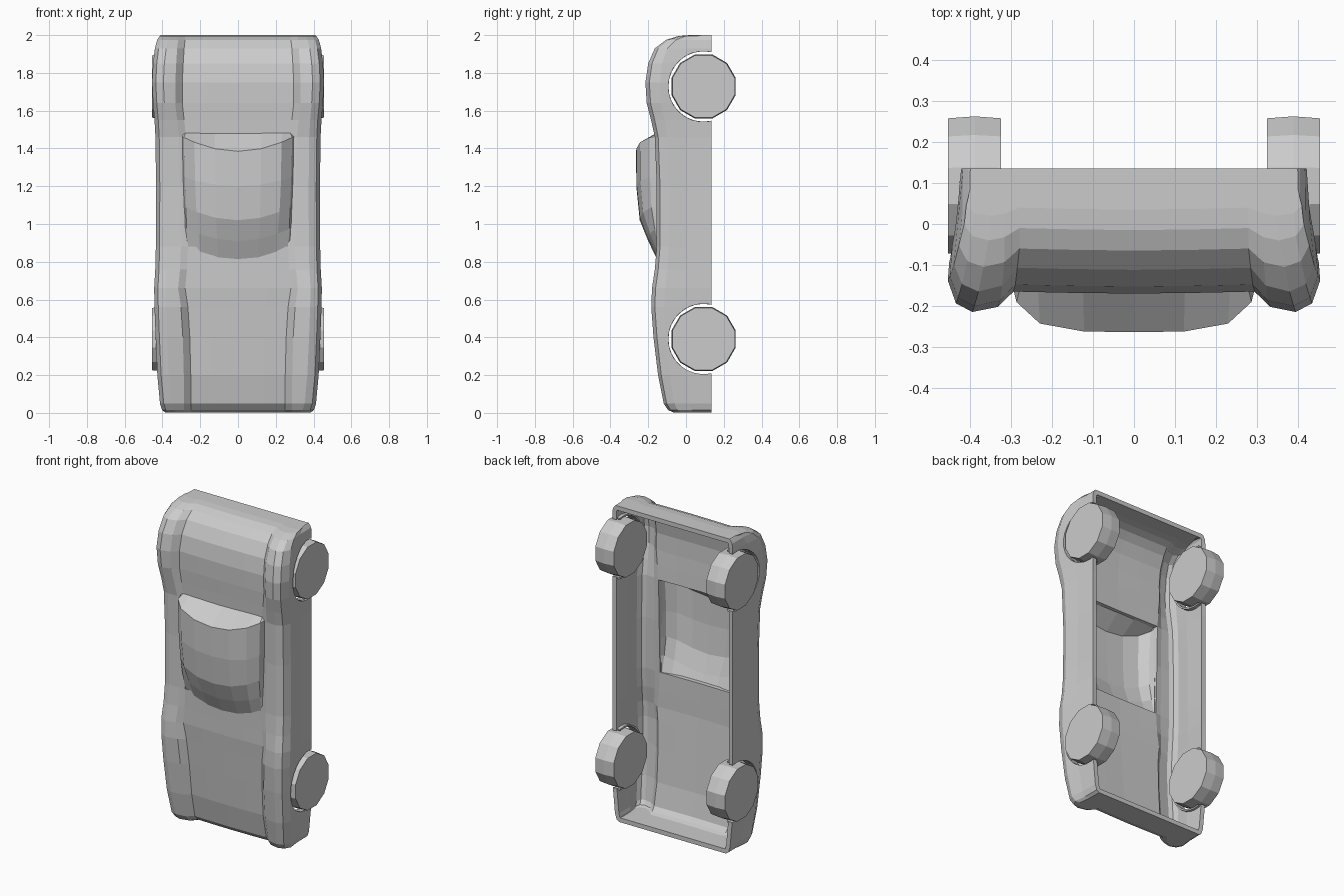
import bpy, bmesh, math
from mathutils import Vector

cube = bpy.data.objects.get("Cube")
if cube:
    bpy.data.objects.remove(cube, do_unlink=True)

grey = bpy.data.materials.new("light_grey")
grey.use_nodes = True
COLOUR = (0.6, 0.6, 0.6, 1)
grey.diffuse_color = COLOUR
grey.node_tree.nodes["Principled BSDF"].inputs["Base Color"].default_value = COLOUR

SILL = 0.135  # open underside of the shell
AXLE_Y = 0.093


def finish(bm, name, inside):
    """Weld, point the normals away from an inner point and make the object."""
    bmesh.ops.remove_doubles(bm, verts=bm.verts, dist=0.002)
    bmesh.ops.recalc_face_normals(bm, faces=bm.faces)
    mid = Vector(inside)
    if sum(f.normal.dot(f.calc_center_median() - mid) * f.calc_area() for f in bm.faces) < 0:
        bmesh.ops.reverse_faces(bm, faces=bm.faces)
    mesh = bpy.data.meshes.new(name)
    bm.to_mesh(mesh)
    bm.free()
    mesh.materials.append(grey)
    obj = bpy.data.objects.new(name, mesh)
    bpy.context.collection.objects.link(obj)
    return obj


def loft(bm, rows, closed=False):
    """Bridge equal rows of points with quads; closed rows also get end faces."""
    rings = [[bm.verts.new(p) for p in row] for row in rows]
    for a, b in zip(rings, rings[1:]):
        n = len(a)
        for i in range(n if closed else n - 1):
            j = (i + 1) % n
            bm.faces.new((a[i], a[j], b[j], b[i]))
    if closed:
        bm.faces.new(rings[0])
        bm.faces.new(rings[-1])


def mirrored(half):
    """Complete a half section that ends on the centre line."""
    return half + [(-x, y, z) for x, y, z in reversed(half[:-1])]


def shell(obj, thickness):
    mod = obj.modifiers.new("shell", 'SOLIDIFY')
    mod.thickness = thickness
    mod.offset = -1


# Body stations: height, half width, fender crest, deck level, deck half width
STATIONS = [
    (0.002, 0.385, -0.065, -0.005, 0.25),
    (0.015, 0.402, -0.095, -0.042, 0.25),
    (0.05, 0.413, -0.118, -0.075, 0.25),
    (0.2, 0.427, -0.148, -0.106, 0.25),
    (0.4, 0.436, -0.172, -0.124, 0.255),
    (0.56, 0.442, -0.184, -0.138, 0.265),
    (0.66, 0.444, -0.18, -0.147, 0.28),
    (0.76, 0.438, -0.165, -0.148, 0.27),
    (0.88, 0.435, -0.155, -0.15, 0.265),
    (1.2, 0.434, -0.155, -0.15, 0.27),
    (1.46, 0.437, -0.165, -0.152, 0.275),
    (1.55, 0.442, -0.185, -0.157, 0.285),
    (1.64, 0.45, -0.208, -0.163, 0.295),
    (1.75, 0.455, -0.215, -0.165, 0.295),
    (1.85, 0.45, -0.2, -0.148, 0.29),
    (1.93, 0.44, -0.165, -0.107, 0.285),
    (1.975, 0.428, -0.105, -0.06, 0.28),
    (1.995, 0.415, -0.04, -0.01, 0.28),
    (2.0, 0.41, 0.02, 0.04, 0.28),
]


def section(z, w, crest, deck, inner):
    sill = min(w - 0.01, 0.422)
    rise = SILL - crest

    def up(f):
        return SILL - rise * f
    return mirrored([
        (sill, SILL, z), (w - 0.009, up(0.45), z), (w, up(0.78), z),
        (w - 0.02, up(0.94), z), (w - 0.06, crest, z),
        (inner + 0.037, crest * 0.75 + deck * 0.25, z), (inner, deck, z),
        (inner * 0.55, deck - 0.003, z), (0, deck - 0.005, z)])


def end_wall(station):
    """Carry an end section straight down to the sill."""
    half = section(*station)[:9]
    sill, z = half[0][0], station[0]
    return mirrored([(min(p[0], sill - 0.0125 * i), SILL, z) for i, p in enumerate(half)])


bm = bmesh.new()
loft(bm, [end_wall(STATIONS[0])] + [section(*s) for s in STATIONS] + [end_wall(STATIONS[-1])])
# Opening in the deck under the cabin
opening = [f for f in bm.faces
           if all(abs(v.co.x) < 0.278 and 0.87 < v.co.z < 1.47 for v in f.verts)]
bmesh.ops.delete(bm, geom=opening, context='FACES')
body = finish(bm, "body_shell", (0, 0.1, 1))
shell(body, 0.028)

# Cabin rows: centre height, side height, top level, base and roof half widths
CABIN = [
    (0.8, 0.88, -0.147, 0.278, 0.2),
    (0.91, 0.98, -0.2, 0.284, 0.21),
    (1.02, 1.095, -0.245, 0.288, 0.22),
    (1.2, 1.25, -0.263, 0.294, 0.228),
    (1.385, 1.465, -0.264, 0.299, 0.23),
    (1.485, 1.485, -0.15, 0.288, 0.235),
]
rows = []
for zc, zs, top, base, roof in CABIN:
    rise = -0.142 - top
    half = []
    for x, f in ((base, 0), (base - 0.012, 0.4), (roof, 0.83), (roof * 0.53, 0.99), (0, 1)):
        half.append((x, -0.142 - rise * f, zc + (zs - zc) * (x / base) ** 2))
    rows.append(mirrored(half))
bm = bmesh.new()
loft(bm, rows)
shell(finish(bm, "cabin", (0, -0.1, 1.2)), 0.02)


def drum(name, x0, x1, z, radius, sides, crown):
    """A many-sided drum lying along x, slightly fuller in the middle."""
    bm = bmesh.new()
    rows = []
    for x, r in ((x0, radius - crown), ((x0 + x1) / 2, radius), (x1, radius - crown)):
        angles = [math.tau * (i + 0.5) / sides for i in range(sides)]
        rows.append([(x, AXLE_Y + r * math.cos(a), z + r * math.sin(a)) for a in angles])
    loft(bm, rows, closed=True)
    return finish(bm, name, ((x0 + x1) / 2, AXLE_Y, z))


def arch_lip(name, s, z):
    """A rolled lip following the arch on the inside of the body wall."""
    bm = bmesh.new()
    rows = []
    for i in range(17):
        a = math.radians(80 + 200 * i / 16)
        rows.append([(s * x, AXLE_Y + r * math.cos(a), z + r * math.sin(a))
                     for x, r in ((0.375, 0.186), (0.375, 0.196), (0.414, 0.196), (0.414, 0.186))])
    loft(bm, rows, closed=True)
    finish(bm, name, (s * 0.395, AXLE_Y, z))


# Wheels, and the arches cut for them with their lips
for end, wheel_z in (("front", 0.391), ("rear", 1.728)):
    for side, s in (("left", 1), ("right", -1)):
        drum(f"{end}_{side}_wheel", s * 0.325, s * 0.454, wheel_z, 0.176, 12, 0.005)
        arch_lip(f"{end}_{side}_arch_lip", s, wheel_z)
        cutter = drum(f"{end}_{side}_arch_cutter", s * 0.3, s * 0.6, wheel_z, 0.187, 28, 0)
        cutter.hide_render = True
        cutter.display_type = 'WIRE'
        cut = body.modifiers.new(f"{end}_{side}_arch", 'BOOLEAN')
        cut.operation = 'DIFFERENCE'
        cut.solver = 'EXACT'
        cut.use_self = True
        cut.object = cutter
